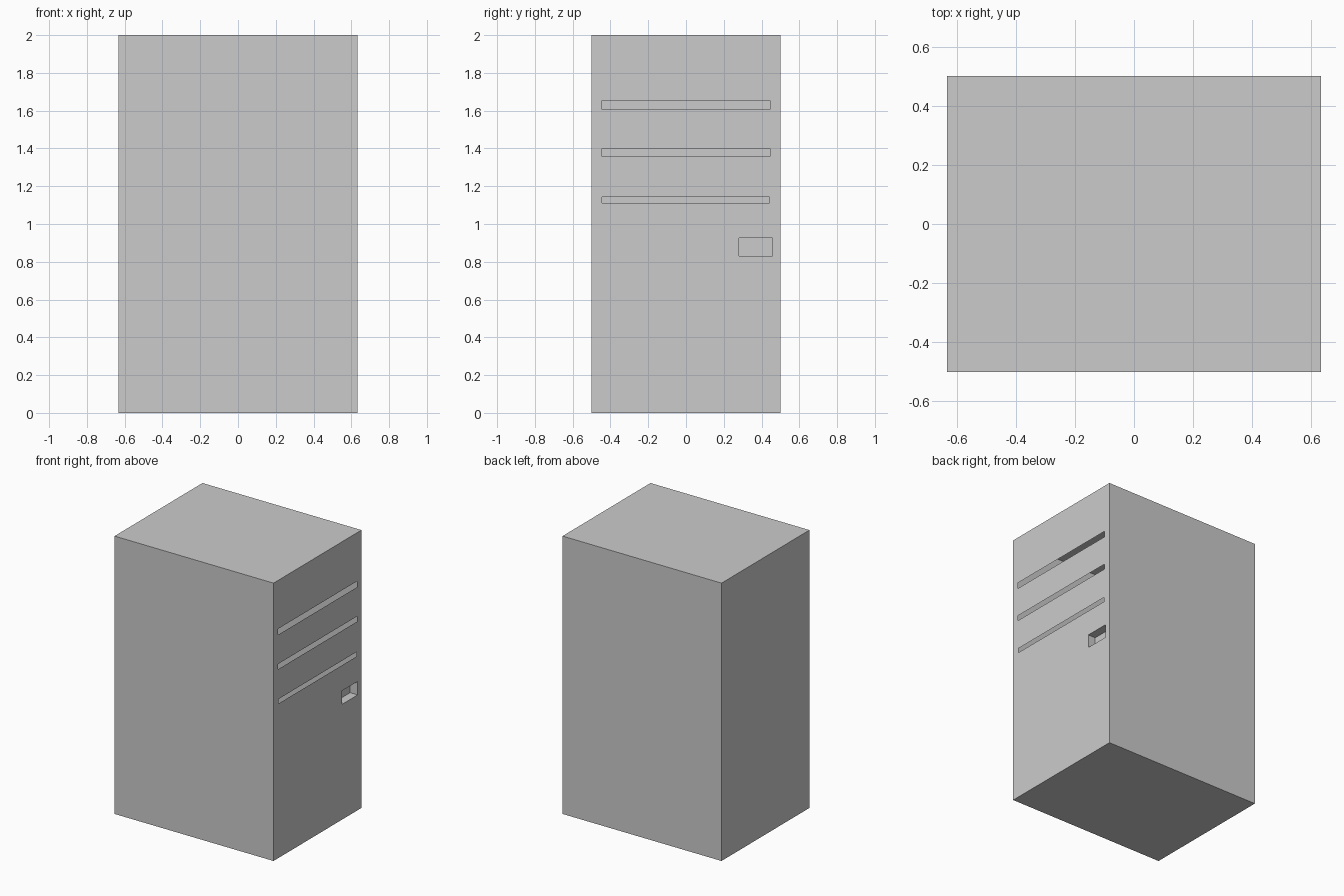
import bpy, bmesh
from mathutils import Vector

if "Cube" in bpy.data.objects:
    bpy.data.objects.remove(bpy.data.objects["Cube"])

HX, HY, H = 0.633, 0.5, 2.0
# openings on the right side: y0, y1, z0, z1
SLOTS = [(-0.448, 0.448, 1.608, 1.651),
         (-0.448, 0.448, 1.36, 1.398),
         (-0.445, 0.443, 1.111, 1.144)]
HANDLE = (0.28, 0.457, 0.83, 0.927)
HANDLE_DEPTH = 0.06

bm = bmesh.new()


def loop_on_right(y0, y1, z0, z1):
    """Closed rectangle of edges lying in the right side."""
    vs = [bm.verts.new((HX, y, z)) for y, z in ((y0, z0), (y1, z0), (y1, z1), (y0, z1))]
    return [bm.edges.new((vs[i], vs[(i + 1) % 4])) for i in range(4)]


# hollow thin-walled cabinet
bmesh.ops.create_cube(bm, size=1)
for v in bm.verts:
    v.co = Vector((v.co.x * 2 * HX, v.co.y * 2 * HY, (v.co.z + 0.5) * H))

# right side replaced by a panel with open vent slots
bm.normal_update()
right = max(bm.faces, key=lambda f: f.normal.x)
edges = list(right.edges)
bmesh.ops.delete(bm, geom=[right], context='FACES_ONLY')
for s in SLOTS:
    edges += loop_on_right(*s)
handle = loop_on_right(*HANDLE)
bmesh.ops.triangle_fill(bm, use_beauty=True, edges=edges + handle, normal=(1, 0, 0))

# recessed handle pocket
ext = bmesh.ops.extrude_edge_only(bm, edges=handle)['geom']
for v in (g for g in ext if isinstance(g, bmesh.types.BMVert)):
    v.co.x -= HANDLE_DEPTH
back = [g for g in ext if isinstance(g, bmesh.types.BMEdge)
        and all(v.co.x < HX - HANDLE_DEPTH / 2 for v in g.verts)]
bmesh.ops.contextual_create(bm, geom=back)

bmesh.ops.recalc_face_normals(bm, faces=bm.faces[:])
mesh = bpy.data.meshes.new("locker_cabinet")
bm.to_mesh(mesh)
bm.free()
bpy.context.collection.objects.link(bpy.data.objects.new("locker_cabinet", mesh))
